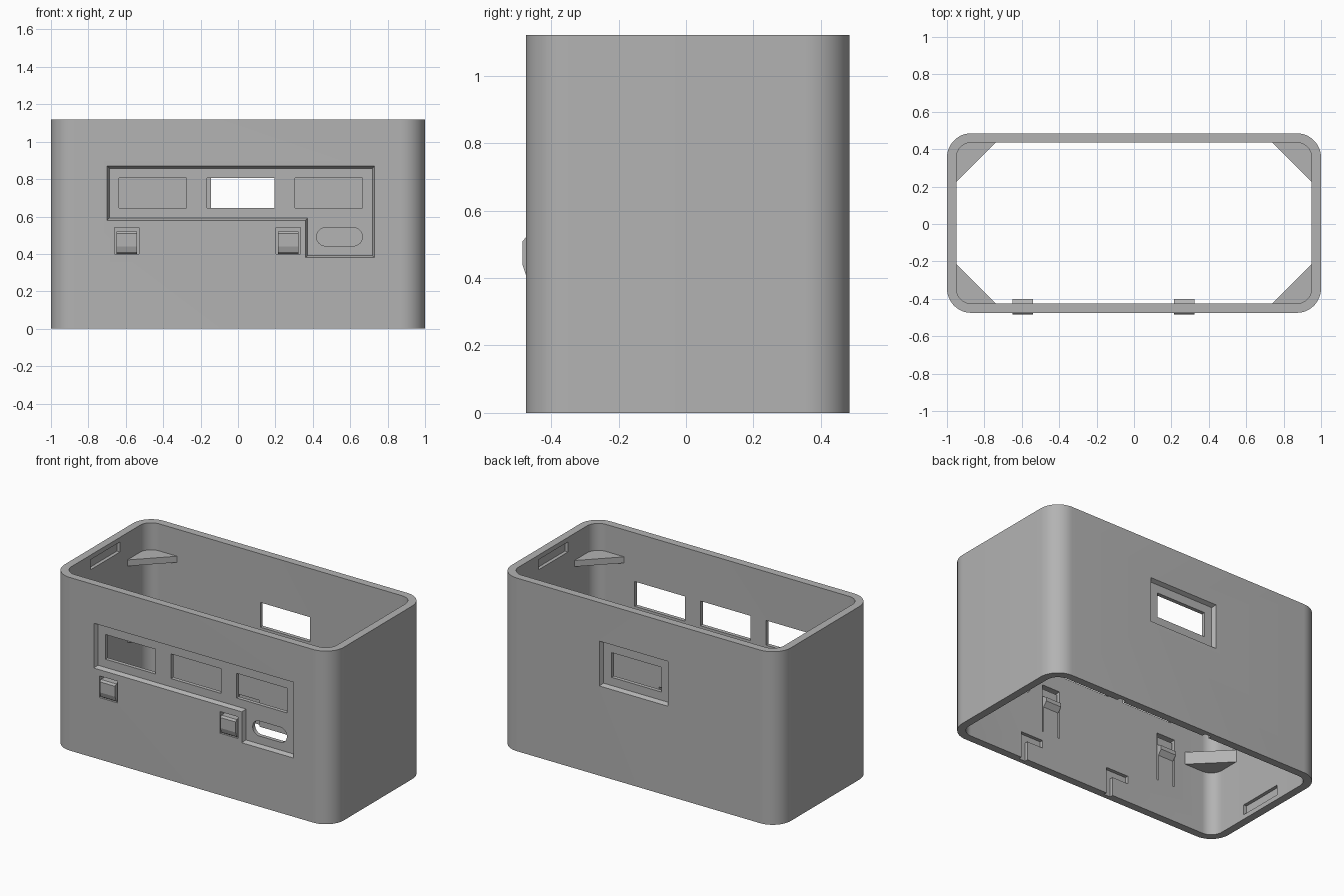
import bpy, bmesh, math
from mathutils import Vector

if "Cube" in bpy.data.objects:
    bpy.data.objects.remove(bpy.data.objects["Cube"])

grey = bpy.data.materials.new("plain_grey")
grey.use_nodes = True
COLOUR = (0.45, 0.45, 0.45, 1)
grey.diffuse_color = COLOUR
grey.node_tree.nodes["Principled BSDF"].inputs["Base Color"].default_value = COLOUR

HEIGHT = 1.12
FRONT, BACK, WALL = -0.475, 0.485, 0.05
IN_FRONT, IN_BACK = FRONT + WALL, BACK - WALL
IN_X = 1 - WALL


def rect(x0, x1, z0, z1):
    return [(x0, z0), (x1, z0), (x1, z1), (x0, z1)]


def rounded(x0, x1, y0, y1, r, n=12):
    pts = []
    centres = [(x1 - r, y1 - r), (x0 + r, y1 - r), (x0 + r, y0 + r), (x1 - r, y0 + r)]
    for q, (cx, cy) in enumerate(centres):
        for i in range(n + 1):
            a = math.pi / 2 * (q + i / n)
            pts.append((cx + r * math.cos(a), cy + r * math.sin(a)))
    return pts


def inset(poly, d):
    """Mitred inward offset of a counter-clockwise right-angled outline."""
    out = []
    for i, p in enumerate(poly):
        a, b, c = Vector(poly[i - 1]), Vector(p), Vector(poly[(i + 1) % len(poly)])
        u, v = (b - a).normalized(), (c - b).normalized()
        out.append((b.x - d * (u.y + v.y), b.y + d * (u.x + v.x)))
    return out


def loft(name, poly_a, poly_b, a, b, axis):
    """Solid between two matching outlines placed at a and b along an axis."""
    place = {"x": lambda p, t: (t, *p), "y": lambda p, t: (p[0], t, p[1]),
             "z": lambda p, t: (*p, t)}[axis]
    bm = bmesh.new()
    va = [bm.verts.new(place(p, a)) for p in poly_a]
    vb = [bm.verts.new(place(p, b)) for p in poly_b]
    bm.faces.new(va)
    bm.faces.new(vb[::-1])
    for i in range(len(va)):
        j = (i + 1) % len(va)
        bm.faces.new((va[i], vb[i], vb[j], va[j]))
    bmesh.ops.recalc_face_normals(bm, faces=bm.faces)
    mesh = bpy.data.meshes.new(name)
    bm.to_mesh(mesh)
    bm.free()
    mesh.materials.append(grey)
    ob = bpy.data.objects.new(name, mesh)
    bpy.context.collection.objects.link(ob)
    return ob


def prism(name, poly, a, b, axis):
    return loft(name, poly, poly, a, b, axis)


def activate(ob):
    bpy.ops.object.select_all(action="DESELECT")
    ob.select_set(True)
    bpy.context.view_layer.objects.active = ob


def cut(ob, cutter):
    activate(ob)
    mod = ob.modifiers.new("cut", "BOOLEAN")
    mod.operation, mod.solver, mod.object = "DIFFERENCE", "EXACT", cutter
    bpy.ops.object.modifier_apply(modifier=mod.name)
    bpy.data.objects.remove(cutter)


# Open rounded tube
shell = prism("shell", rounded(-1, 1, FRONT, BACK, 0.13), 0, HEIGHT, "z")
inner = rounded(-IN_X, IN_X, IN_FRONT, IN_BACK, 0.08)
cut(shell, prism("cavity", inner, -0.1, HEIGHT + 0.1, "z"))

# Sunken panels with sloping sides on the front and back
DEPTH, SLOPE = 0.025, 0.012
front_panel = [(-0.7, 0.58), (0.36, 0.58), (0.36, 0.38), (0.73, 0.38), (0.73, 0.87), (-0.7, 0.87)]
back_panel = rect(-0.21, 0.28, 0.58, 0.87)
for poly, face, inward in ((front_panel, FRONT, 1), (back_panel, BACK, -1)):
    cut(shell, loft("panel_cutter", inset(poly, -SLOPE * 0.2), inset(poly, SLOPE),
                    face - inward * DEPTH * 0.2, face + inward * DEPTH, "y"))

# Windows and oval port through the walls
for x in (-0.635, -0.165, 0.305):
    cut(shell, prism("window_cutter", rect(x, x + 0.36, 0.645, 0.805), -0.6, -0.3, "y"))
cut(shell, prism("window_cutter", rect(-0.145, 0.21, 0.645, 0.805), 0.3, 0.6, "y"))
cut(shell, prism("port_cutter", rounded(0.42, 0.665, 0.443, 0.54, 0.048), -0.6, -0.3, "y"))

# Latch openings and the slits beside each spring tongue
LATCHES = (-0.595, 0.268)
for x in LATCHES:
    cut(shell, prism("latch_cutter", rect(x - 0.065, x + 0.065, 0.4, 0.54), -0.6, -0.3, "y"))
    for side in (-1, 1):
        s = x + side * 0.06
        cut(shell, prism("slit_cutter", rect(s - 0.005, s + 0.005, 0.23, 0.45),
                         IN_FRONT - 0.025, -0.3, "y"))

# L-shaped lid grooves inside the bottom rim
for x in (0.49, -0.15):
    groove = [(x - 0.045, -0.1), (x, -0.1), (x, 0.17), (x - 0.16, 0.17),
              (x - 0.16, 0.12), (x - 0.045, 0.12)]
    for a, b in ((IN_FRONT - 0.022, -0.3), (0.3, IN_BACK + 0.022)):
        cut(shell, prism("groove_cutter", groove, a, b, "y"))

# Snap pockets inside the end walls, top and bottom
for side in (-1, 1):
    for z in (0.03, 1.025):
        cut(shell, prism("pocket_cutter", rect(-0.15, 0.15, z, z + 0.065),
                         side * 0.8, side * (IN_X + 0.022), "x"))

# Sprung latches: outer nose, inner ledge
for i, x in enumerate(LATCHES):
    profile = [(FRONT, 0.41), (-0.485, 0.44), (-0.485, 0.508), (FRONT, 0.52),
               (IN_FRONT - 0.01, 0.52), (IN_FRONT - 0.01, 0.47), (-0.4, 0.45),
               (-0.4, 0.425), (IN_FRONT, 0.395), (FRONT + 0.02, 0.395)]
    prism("latch_%d" % (i + 1), profile, x - 0.055, x + 0.055, "x")

# Corner shelves, an upper and a lower set
for level, z0, z1 in (("upper", 0.905, 0.945), ("lower", 0.41, 0.49)):
    for sx in (-1, 1):
        for sy in (-1, 1):
            wall_y = IN_BACK if sy > 0 else IN_FRONT
            r, t = 0.08, 0.21
            cx, cy = sx * (IN_X - r), wall_y - sy * r
            corner = [(sx * IN_X, wall_y - sy * t)]
            for k in range(13):
                a = math.pi / 2 * k / 12
                corner.append((cx + sx * r * math.cos(a), cy + sy * r * math.sin(a)))
            corner.append((sx * (IN_X - t), wall_y))
            name = "%s_%s_%s_shelf" % (level, "back" if sy > 0 else "front",
                                       "left" if sx > 0 else "right")
            prism(name, corner, z0, z1, "z")

activate(shell)
bpy.ops.object.shade_smooth_by_angle(angle=math.radians(30))
